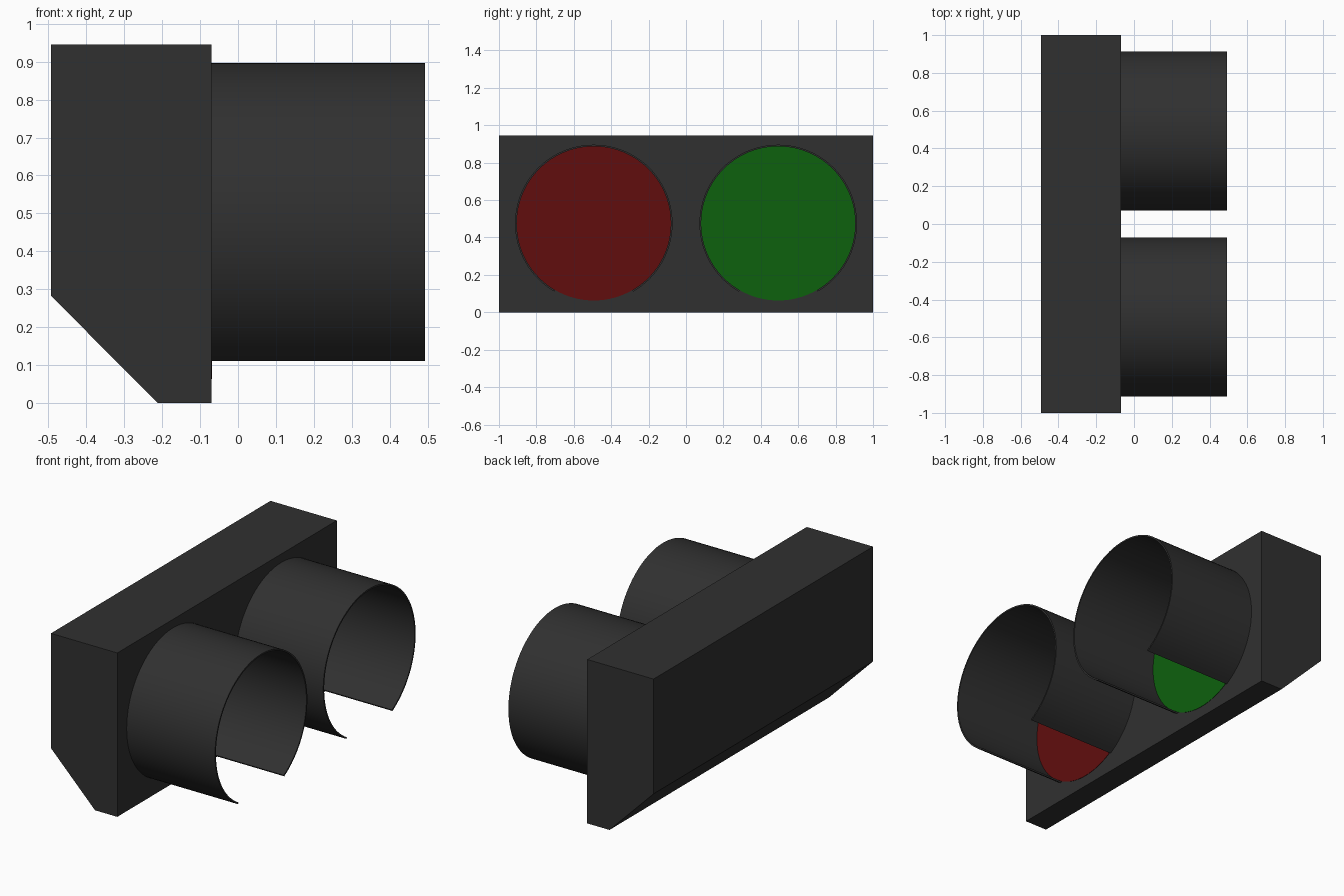
import bpy, bmesh
from math import sin, cos, radians
from mathutils import Vector

if "Cube" in bpy.data.objects:
    bpy.data.objects.remove(bpy.data.objects["Cube"])

FACE_X, FRONT_X, BACK_X = -0.07, 0.493, -0.493
LENS_Y, LENS_Z = 0.493, 0.475
R_OUT, R_IN = 0.421, 0.412


def material(name, rgb):
    mat = bpy.data.materials.new(name)
    mat.diffuse_color = (*rgb, 1)
    mat.use_nodes = True
    mat.node_tree.nodes["Principled BSDF"].inputs["Base Color"].default_value = mat.diffuse_color
    return mat


black = material("black_paint", (0.03, 0.03, 0.03))
red = material("red_glass", (0.12, 0.004, 0.004))
green = material("green_glass", (0.004, 0.12, 0.004))


def extrude_profile(name, points, offset, mat, smooth=False):
    """Extrude a planar outline into a closed solid."""
    bm = bmesh.new()
    face = bm.faces.new([bm.verts.new(p) for p in points])
    new = bmesh.ops.extrude_face_region(bm, geom=[face])["geom"]
    verts = [g for g in new if isinstance(g, bmesh.types.BMVert)]
    bmesh.ops.translate(bm, verts=verts, vec=Vector(offset))
    bmesh.ops.recalc_face_normals(bm, faces=bm.faces)
    mesh = bpy.data.meshes.new(name)
    bm.to_mesh(mesh)
    bm.free()
    mesh.materials.append(mat)
    obj = bpy.data.objects.new(name, mesh)
    bpy.context.collection.objects.link(obj)
    if smooth:
        bpy.ops.object.select_all(action='DESELECT')
        obj.select_set(True)
        bpy.context.view_layer.objects.active = obj
        bpy.ops.object.shade_smooth_by_angle(angle=radians(30))
    return obj


def arc(x, y, radius, start, end, steps):
    """Points around the lens axis; angles measured from straight down."""
    angles = [radians(start + (end - start) * i / steps) for i in range(steps + 1)]
    return [(x, y + radius * sin(a), LENS_Z - radius * cos(a)) for a in angles]


# Housing with chamfered lower back edge
extrude_profile("housing", [(BACK_X, -1, 0.283), (-0.212, -1, 0), (FACE_X, -1, 0),
                            (FACE_X, -1, 0.945), (BACK_X, -1, 0.945)], (0, 2, 0), black)

for side, y, glass in (("red", -LENS_Y, red), ("green", LENS_Y, green)):
    # Tubular hood, open along the bottom
    outline = arc(FACE_X, y, R_OUT, 30, 330, 80) + arc(FACE_X, y, R_IN, 330, 30, 80)
    extrude_profile(side + "_hood", outline, (FRONT_X - FACE_X, 0, 0), black, True)
    # Flat lens disc, almost flush with the housing
    disc = arc(FACE_X - 0.01, y, R_IN, 0, 360, 96)[:-1]
    extrude_profile(side + "_lens", disc, (0.012, 0, 0), glass, True)
